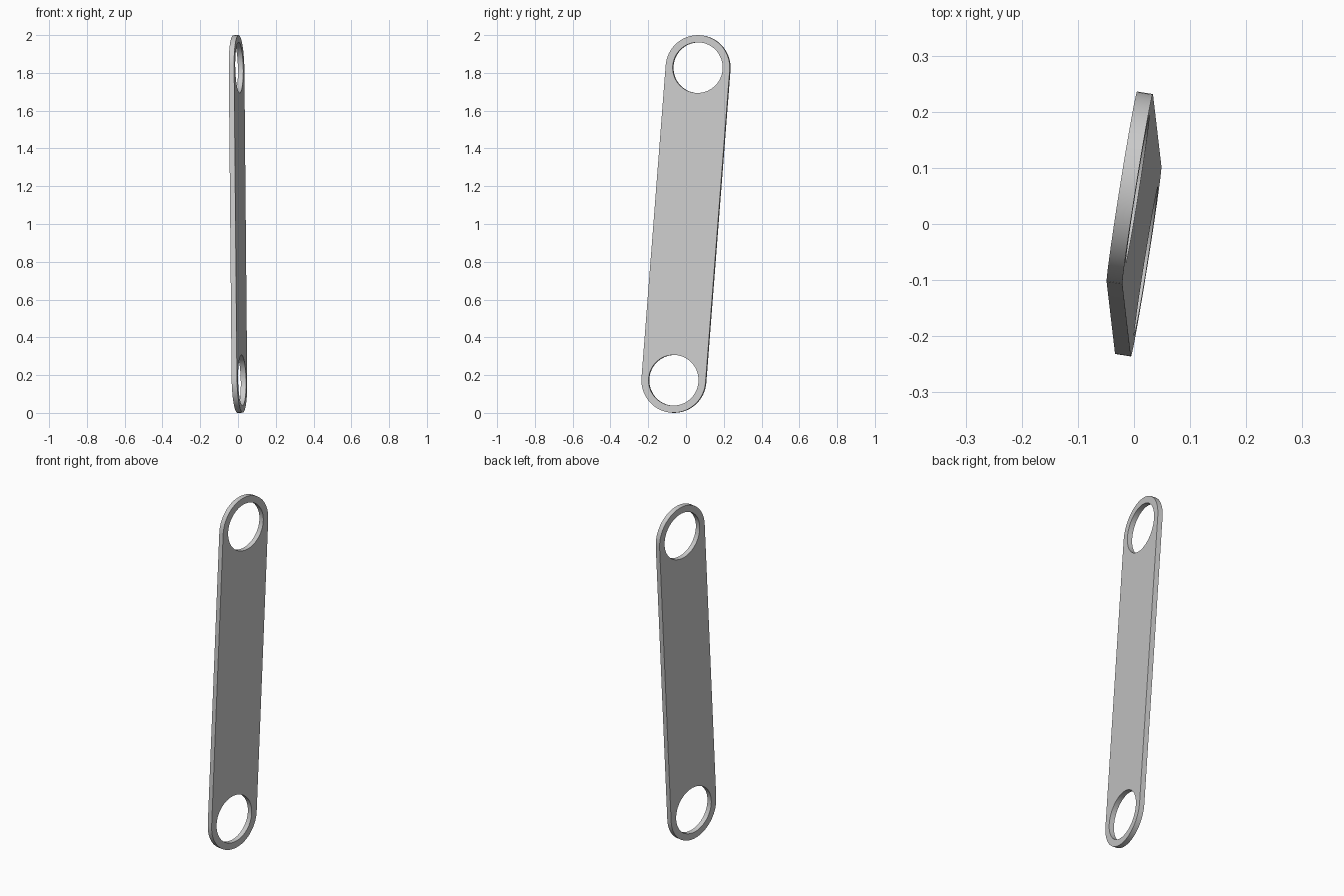
import bpy, bmesh, math
from mathutils import Matrix, Vector

if "Cube" in bpy.data.objects:
    bpy.data.objects.remove(bpy.data.objects["Cube"], do_unlink=True)

# Link dimensions
OUTER, HOLE, THICK = 0.172, 0.134, 0.0285
SEGMENTS = 64

# Link direction and plate normal: slightly leaning and turned
top_centre = Vector((-0.0075, 0.064, 0.8275))
half_length = top_centre.length
up = top_centre.normalized()
normal = Vector((0.985, -0.157, 0.021))
normal = (normal - up * normal.dot(up)).normalized()
side = up.cross(normal)

# Plain grey
grey = bpy.data.materials.new("plain grey")
grey.use_nodes = True
colour = (0.6, 0.6, 0.6, 1)
grey.diffuse_color = colour
grey.node_tree.nodes["Principled BSDF"].inputs["Base Color"].default_value = colour


def arc(radius, centre, start, sweep, count):
    """Points along an arc centred on the link's long axis."""
    angles = [start + sweep * i / count for i in range(count + 1)]
    return [(radius * math.cos(a), centre + radius * math.sin(a)) for a in angles]


def add_loop(bm, points):
    """Closed ring of edges in the plate plane."""
    verts = [bm.verts.new((x, y, -THICK / 2)) for x, y in points]
    return [bm.edges.new((v, verts[i - 1])) for i, v in enumerate(verts)]


# Round-ended outline with a hole at each end
bm = bmesh.new()
outline = arc(OUTER, half_length, 0, math.pi, SEGMENTS // 2)
outline += arc(OUTER, -half_length, math.pi, math.pi, SEGMENTS // 2)
edges = add_loop(bm, outline)
for centre in (half_length, -half_length):
    edges += add_loop(bm, arc(HOLE, centre, 0, math.tau, SEGMENTS)[:-1])
bmesh.ops.triangle_fill(bm, edges=edges, use_beauty=True, use_dissolve=False)

# Thicken the plate
result = bmesh.ops.extrude_face_region(bm, geom=bm.faces[:], use_keep_orig=True)
moved = [g for g in result["geom"] if isinstance(g, bmesh.types.BMVert)]
bmesh.ops.translate(bm, verts=moved, vec=(0, 0, THICK))
bmesh.ops.recalc_face_normals(bm, faces=bm.faces[:])

# Turn into place, standing on the ground
turn = Matrix((side, up, normal)).transposed().to_4x4()
bm.transform(Matrix.Translation((0, 0, 1)) @ turn)

mesh = bpy.data.meshes.new("link_plate")
bm.to_mesh(mesh)
bm.free()
mesh.materials.append(grey)
plate = bpy.data.objects.new("link_plate", mesh)
bpy.context.collection.objects.link(plate)

bpy.ops.object.select_all(action="DESELECT")
plate.select_set(True)
bpy.context.view_layer.objects.active = plate
bpy.ops.object.shade_smooth_by_angle(angle=math.radians(30))
